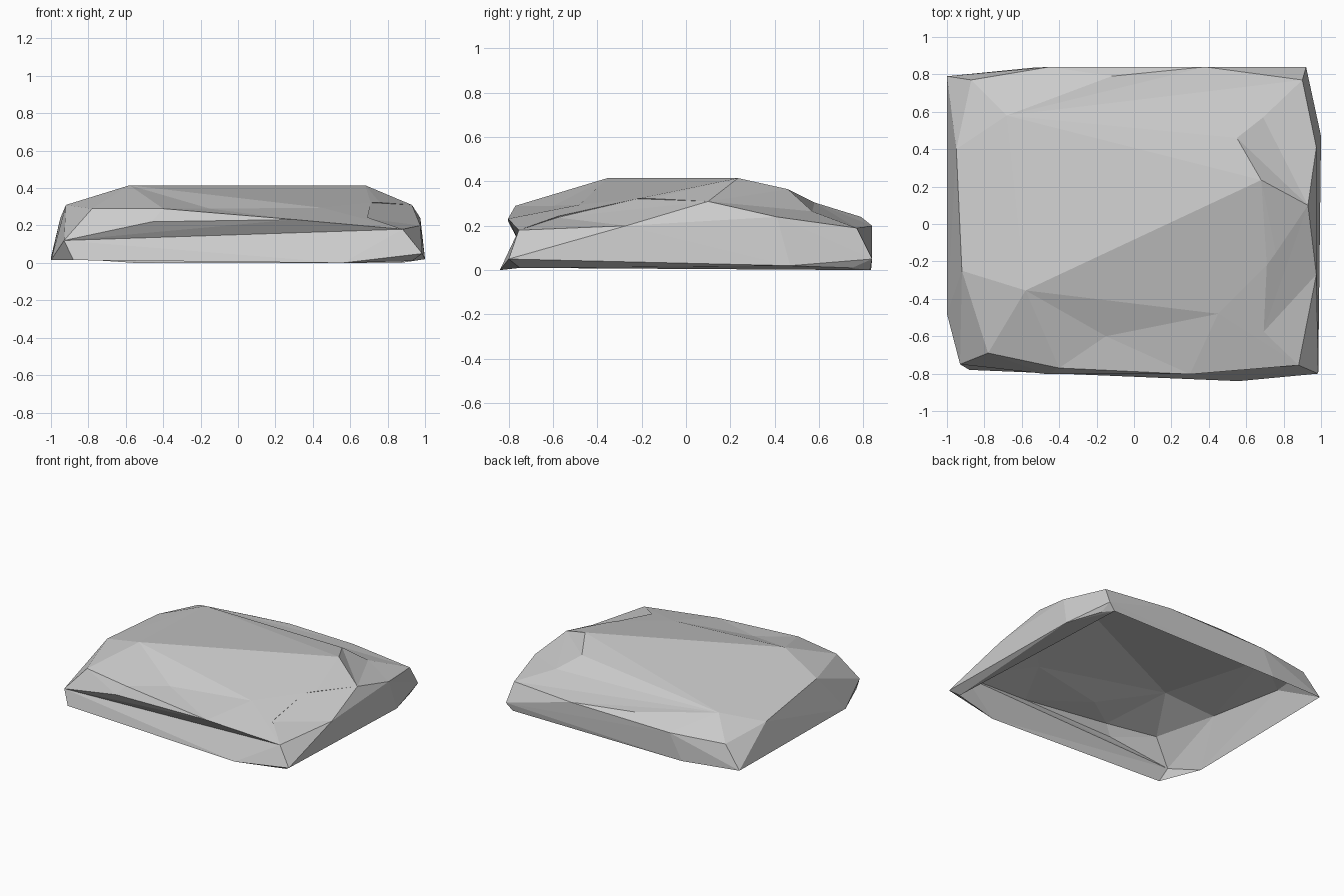
import bpy
import bmesh

cube = bpy.data.objects.get("Cube")
if cube:
    bpy.data.objects.remove(cube, do_unlink=True)

# Stone colour
stone = bpy.data.materials.new("pale_grey_stone")
stone.use_nodes = True
stone.diffuse_color = (0.6, 0.6, 0.6, 1)
stone.node_tree.nodes["Principled BSDF"].inputs["Base Color"].default_value = (0.6, 0.6, 0.6, 1)


def faceted_block(name, corners):
    """Closed flat-shaded block wrapped round its corner points."""
    bm = bmesh.new()
    for corner in corners:
        bm.verts.new(corner)
    hull = bmesh.ops.convex_hull(bm, input=bm.verts[:])
    loose = set(hull["geom_interior"] + hull["geom_unused"])
    bmesh.ops.delete(bm, geom=[g for g in loose if isinstance(g, bmesh.types.BMVert)],
                     context="VERTS")
    bmesh.ops.recalc_face_normals(bm, faces=bm.faces[:])
    mesh = bpy.data.meshes.new(name)
    bm.to_mesh(mesh)
    bm.free()
    mesh.materials.append(stone)
    obj = bpy.data.objects.new(name, mesh)
    bpy.context.collection.objects.link(obj)
    return obj


def combine(target, name, corners, operation):
    """Add a block to the target, or chip one out of it."""
    tool = faceted_block(name, corners)
    tool.hide_render = True
    mod = target.modifiers.new(name, "BOOLEAN")
    mod.operation = operation
    mod.solver = "EXACT"
    mod.object = tool
    bpy.context.view_layer.objects.active = target
    bpy.ops.object.modifier_apply(modifier=mod.name)
    bpy.data.objects.remove(tool, do_unlink=True)


# Corners shared by the slab, its front lip and the chips
west_tip = (-0.93, -0.75, 0.12)
west_edge = (-0.92, -0.25, 0.31)
east_tip = (0.88, -0.755, 0.18)
peak = (-0.58, -0.355, 0.415)
east_peak = (0.68, 0.235, 0.415)
slope = (0.45, -0.48, 0.295)
shoulder = (0.69, -0.58, 0.237)
lip_top = (-0.4, -0.77, 0.29)
lip_east = (0.3, -0.803, 0.232)
east_crown = (0.71, -0.22, 0.322)
east_edge = (0.93, 0.1, 0.31)
east_bulge = (0.975, -0.27, 0.2)
north_ridge = (0.55, 0.46, 0.365)
east_rim = (0.975, 0.41, 0.24)
back_corner = (0.9, 0.77, 0.19)
back_rim = (0.38, 0.84, 0.2)
back_crown = (-0.12, 0.79, 0.24)
west_crown = (-0.68, 0.58, 0.305)
back_hollow = (0.69, 0.57, 0.265)

# Ground outline and side edges of the slab
ground = [(-0.88, -0.78, 0.015), (0.56, -0.84, 0), (0.93, -0.75, 0.01), (0.92, 0.75, 0.01),
          (0.87, 0.83, 0), (-0.55, 0.835, 0), (-1, -0.48, 0.015)]
sides = [(0.985, -0.8, 0.05), (1, 0.47, 0.02), (0.92, 0.84, 0.05), (-1, 0.79, 0.03),
         (-0.45, 0.84, 0.19), (-0.87, 0.77, 0.19), (-0.95, 0.4, 0.24)]
slab = faceted_block("stone_slab", ground + sides +
                     [west_tip, west_edge, east_tip, peak, east_peak, slope, shoulder,
                      east_crown, east_edge, east_bulge, north_ridge, east_rim,
                      back_corner, back_rim, back_crown, west_crown])

# Overhanging lip along the front
combine(slab, "front_lip", [west_tip, west_edge, east_tip, peak, slope, shoulder, lip_top,
                            (-0.78, -0.69, 0.29), (-0.46, -0.803, 0.22), lip_east], "UNION")

# Shallow chips in the upper faces, each reaching up to a point clear of the stone
back_apex = (0.66, 0.6, 0.6)
chips = {
    "front_chip": [peak, slope, lip_top, lip_east, (-0.15, -0.6, 0.29),
                   (0.2, -0.67, 0.265), (0, -0.7, 0.6)],
    "east_chip": [east_crown, east_edge, east_bulge, east_tip, shoulder, (0.88, -0.35, 0.6)],
    "back_east_chip": [east_peak, east_edge, east_rim, back_corner, north_ridge,
                       back_hollow, back_apex],
    "back_chip": [north_ridge, back_hollow, back_corner, back_rim, back_crown, west_crown,
                  (0.27, 0.59, 0.3), back_apex],
}
for name, corners in chips.items():
    combine(slab, name, corners, "DIFFERENCE")

# Open the underside, keeping the bevel along the east edge
bm = bmesh.new()
bm.from_mesh(slab.data)
bm.normal_update()
underside = [f for f in bm.faces
             if f.normal.z < -0.97 and max(v.co.z for v in f.verts) < 0.06
             and f.calc_center_median().x < 0.9]
bmesh.ops.delete(bm, geom=underside, context="FACES")
bm.to_mesh(slab.data)
bm.free()
